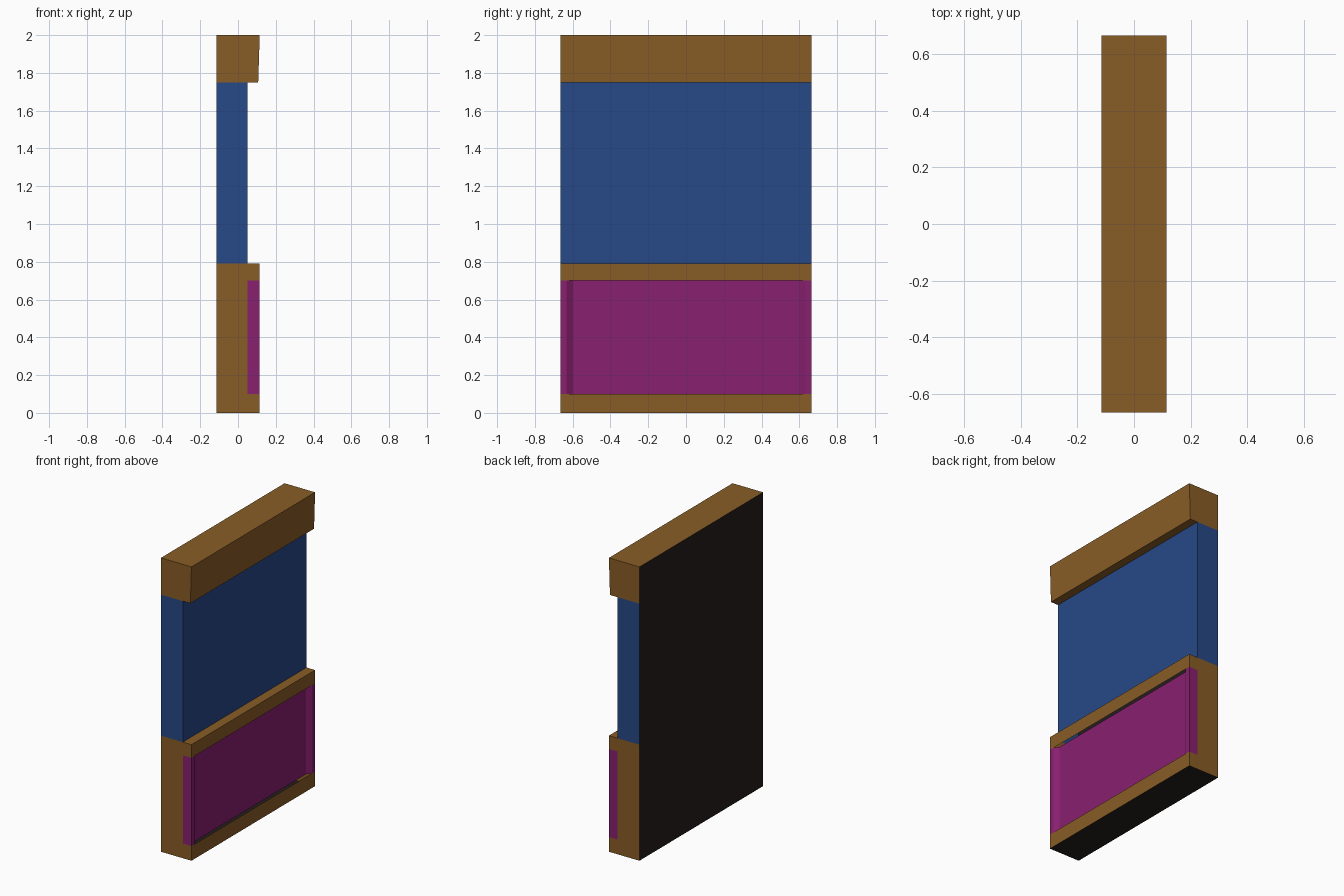
import bpy
import bmesh

if "Cube" in bpy.data.objects:
    bpy.data.objects.remove(bpy.data.objects["Cube"])

BACK, WALL, FRONT, HALF = -0.115, 0.05, 0.115, 0.665


def material(name, rgb):
    m = bpy.data.materials.new(name)
    m.diffuse_color = (*rgb, 1)
    m.use_nodes = True
    m.node_tree.nodes["Principled BSDF"].inputs["Base Color"].default_value = m.diffuse_color
    return m


wood = material("brown_trim", (0.25, 0.11, 0.02))
blue = material("blue_paint", (0.02, 0.065, 0.24))
magenta = material("magenta_panel", (0.25, 0.014, 0.16))
dark = material("dark_backing", (0.018, 0.012, 0.012))


def finish(name, bm, mat):
    me = bpy.data.meshes.new(name)
    bm.to_mesh(me)
    bm.free()
    me.materials.append(mat)
    ob = bpy.data.objects.new(name, me)
    bpy.context.collection.objects.link(ob)
    return ob


def extrude_profile(name, profile, exposed, mat):
    """Counter-clockwise (x, z) profile run along y; only exposed edges get faces."""
    bm = bmesh.new()
    a = [bm.verts.new((x, -HALF, z)) for x, z in profile]
    b = [bm.verts.new((x, HALF, z)) for x, z in profile]
    if name != "backing":
        bm.faces.new(a)
        bm.faces.new(b[::-1])
    n = len(profile)
    for i in exposed:
        j = (i + 1) % n
        bm.faces.new((a[j], a[i], b[i], b[j]))
    return finish(name, bm, mat)


# Lower wall with baseboard and chair rail
extrude_profile("lower_wall", [(BACK, 0), (FRONT, 0), (FRONT, 0.1), (WALL, 0.1),
                               (WALL, 0.7), (FRONT, 0.7), (FRONT, 0.79),
                               (WALL, 0.79), (BACK, 0.79)], (1, 5, 6), wood)

# Upper painted wall
extrude_profile("upper_wall", [(BACK, 0.79), (WALL, 0.79), (WALL, 1.75), (BACK, 1.75)],
                (1,), blue)

# Cornice with a slightly leaning face
extrude_profile("cornice", [(BACK, 1.75), (WALL, 1.75), (0.107, 1.75),
                            (FRONT, 2), (BACK, 2)], (1, 2, 3), wood)

# Dark back and underside
extrude_profile("backing", [(BACK, 2), (BACK, 0), (FRONT, 0)], (0, 1), dark)

# Wainscot panel with bevelled recess
panel = extrude_profile("wainscot_panel", [(WALL, 0.1), (FRONT, 0.1), (FRONT, 0.7),
                                           (WALL, 0.7)], (1,), magenta)
bm = bmesh.new()
bm.from_mesh(panel.data)
bm.faces.ensure_lookup_table()
face = max(bm.faces, key=lambda f: f.normal.x)
bmesh.ops.inset_region(bm, faces=[face], thickness=0.033)
bmesh.ops.inset_region(bm, faces=[face], thickness=0.033, depth=-0.023,
                       use_even_offset=True)
bm.to_mesh(panel.data)
bm.free()
